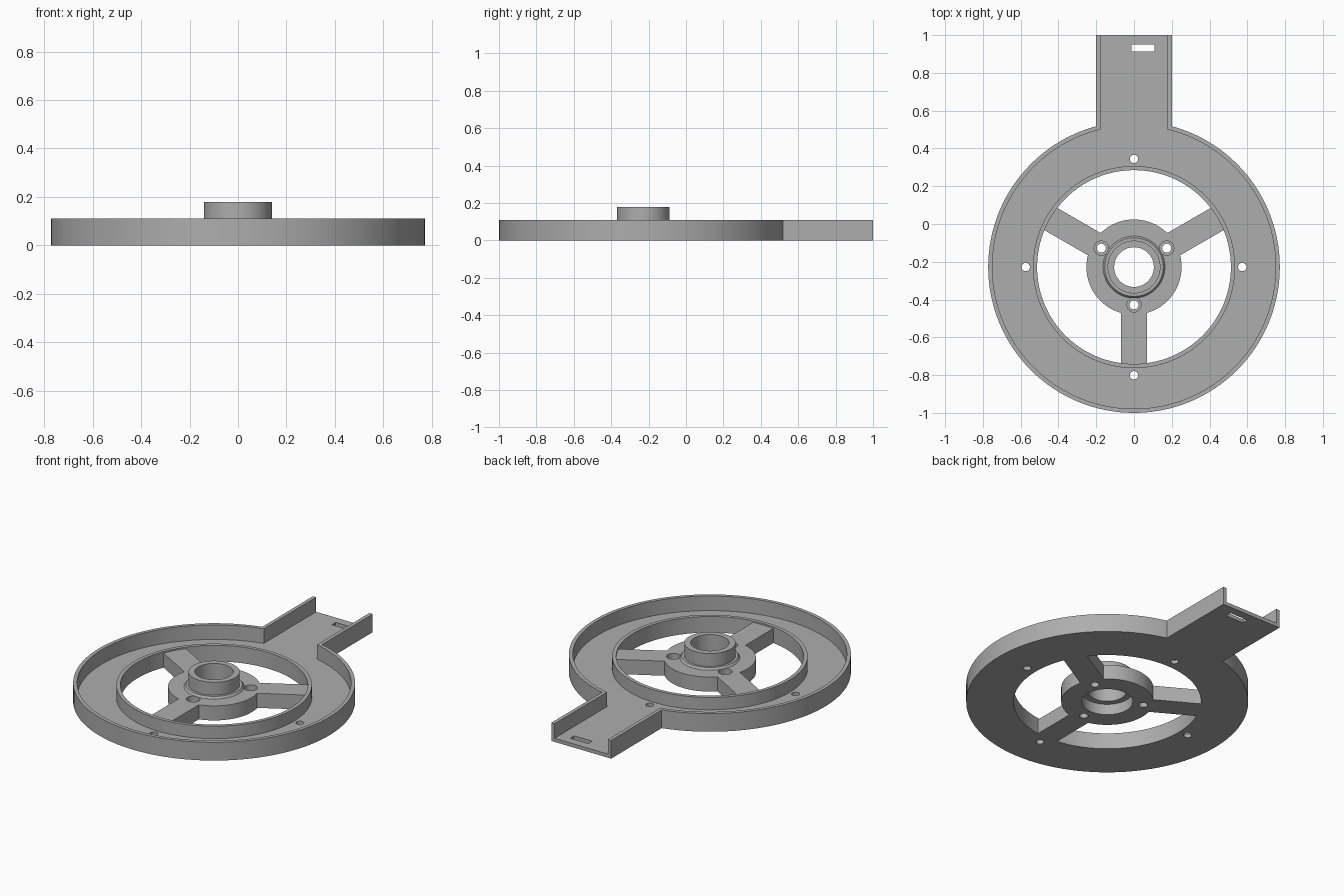
import bpy, math
from mathutils import Matrix

if "Cube" in bpy.data.objects:
    bpy.data.objects.remove(bpy.data.objects["Cube"])

CY = -0.228                      # wheel centre on y
FLOOR, RIM, RING, HUB = 0.022, 0.11, 0.097, 0.088
grey = bpy.data.materials.new("mid_grey")
grey.diffuse_color = (0.42, 0.42, 0.42, 1)
grey.use_nodes = True
grey.node_tree.nodes["Principled BSDF"].inputs["Base Color"].default_value = grey.diffuse_color


def mesh_object(name, verts, faces):
    me = bpy.data.meshes.new(name)
    me.from_pydata(verts, [], faces)
    me.materials.append(grey)
    ob = bpy.data.objects.new(name, me)
    bpy.context.collection.objects.link(ob)
    return ob


def lathe(name, profile, n=96, x=0.0, y=0.0):
    """Revolve a closed (radius, z) loop, counter-clockwise, about the local axis."""
    m = len(profile)
    verts = [(x + r * math.cos(2 * math.pi * i / n), CY + y + r * math.sin(2 * math.pi * i / n), z)
             for i in range(n) for r, z in profile]
    faces = [(i * m + j, (i + 1) % n * m + j, (i + 1) % n * m + (j + 1) % m, i * m + (j + 1) % m)
             for i in range(n) for j in range(m)]
    return mesh_object(name, verts, faces)


def cylinder(name, r, z0, z1, n=96, x=0.0, y=0.0):
    ring = [(x + r * math.cos(2 * math.pi * i / n), CY + y + r * math.sin(2 * math.pi * i / n))
            for i in range(n)]
    verts = [(a, b, z0) for a, b in ring] + [(a, b, z1) for a, b in ring]
    faces = [tuple(reversed(range(n))), tuple(range(n, 2 * n))]
    faces += [(i, (i + 1) % n, n + (i + 1) % n, n + i) for i in range(n)]
    return mesh_object(name, verts, faces)


def box(name, x0, x1, y0, y1, z0, z1):
    verts = [(x, y, z) for z in (z0, z1) for x, y in ((x0, y0), (x1, y0), (x1, y1), (x0, y1))]
    faces = [(3, 2, 1, 0), (4, 5, 6, 7), (0, 1, 5, 4), (1, 2, 6, 5), (2, 3, 7, 6), (3, 0, 4, 7)]
    return mesh_object(name, verts, faces)


def combine(target, other, op):
    mod = target.modifiers.new("bool", 'BOOLEAN')
    mod.operation, mod.solver, mod.object = op, 'EXACT', other
    bpy.context.view_layer.objects.active = target
    bpy.ops.object.modifier_apply(modifier=mod.name)
    bpy.data.objects.remove(other)


def polar(r, deg):
    a = math.radians(deg)
    return {"x": r * math.cos(a), "y": r * math.sin(a)}


# Outer tray: disc plus rear tab, hollowed to leave thin walls
tray = cylinder("tray", 0.772, 0, RIM, 128)
combine(tray, box("tab", -0.2, 0.2, 0.3, 1.0, 0, RIM), 'UNION')
combine(tray, lathe("channel", [(0.535, FLOOR), (0.75, FLOOR), (0.75, 0.3), (0.535, 0.3)], 128), 'DIFFERENCE')
combine(tray, box("tab_channel", -0.178, 0.178, 0.4, 1.2, FLOOR, 0.3), 'DIFFERENCE')
combine(tray, cylinder("ring_trim", 0.6, RING, 0.3), 'DIFFERENCE')
combine(tray, cylinder("window", 0.513, -0.1, 0.3, 128), 'DIFFERENCE')
# Mounting holes in the floor and slot in the tab
for deg in (0, 90, 180, 270):
    combine(tray, cylinder("hole", 0.022, -0.1, 0.3, 24, **polar(0.573, deg)), 'DIFFERENCE')
combine(tray, box("slot", -0.012, 0.108, 0.913, 0.95, -0.1, 0.3), 'DIFFERENCE')

# Hub with three spokes
hub = cylinder("hub_and_spokes", 0.252, 0, HUB)
for deg in (30, 150, 270):
    spoke = box("spoke", 0.1, 0.513, -0.068, 0.068, 0, HUB)
    spoke.data.transform(Matrix.Translation((0, CY, 0)) @ Matrix.Rotation(math.radians(deg), 4, 'Z'))
    combine(hub, spoke, 'UNION')
# Counterbored screw holes
for deg in (30, 150, 270):
    combine(hub, cylinder("screw_hole", 0.024, -0.1, 0.3, 24, **polar(0.2, deg)), 'DIFFERENCE')
    combine(hub, cylinder("screw_head", 0.038, 0.05, 0.3, 32, **polar(0.2, deg)), 'DIFFERENCE')
# Raised collar with a chamfered foot
combine(hub, lathe("boss", [(0.08, 0.05), (0.164, 0.05), (0.164, HUB), (0.155, HUB + 0.012),
                            (0.14, HUB + 0.012), (0.14, 0.178), (0.08, 0.178)]), 'UNION')
# Stepped centre bore, wider from below
combine(hub, cylinder("bore", 0.105, -0.1, 0.3), 'DIFFERENCE')
combine(hub, cylinder("bearing_seat", 0.14, -0.1, 0.065), 'DIFFERENCE')

# Smooth round walls, crisp edges
for ob in (tray, hub):
    bpy.ops.object.select_all(action='DESELECT')
    ob.select_set(True)
    bpy.context.view_layer.objects.active = ob
    bpy.ops.object.shade_smooth_by_angle(angle=math.radians(30))
